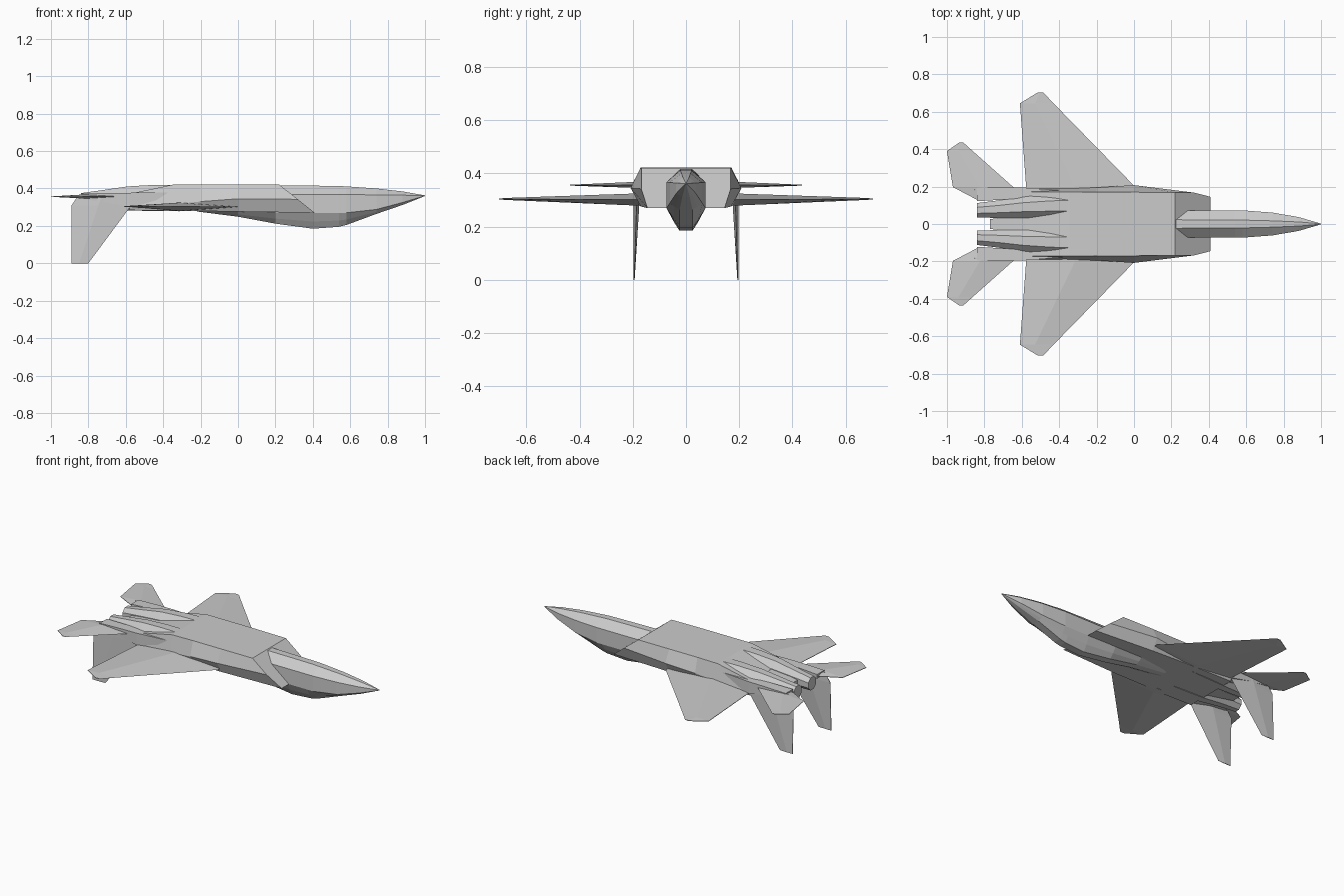
import bpy, bmesh, math

cube = bpy.data.objects.get("Cube")
if cube:
    bpy.data.objects.remove(cube, do_unlink=True)

GREY = (0.6, 0.6, 0.6, 1.0)
mat = bpy.data.materials.new("airframe grey")
mat.use_nodes = True
mat.diffuse_color = GREY
bsdf = next(n for n in mat.node_tree.nodes if n.type == 'BSDF_PRINCIPLED')
bsdf.inputs["Base Color"].default_value = GREY
bsdf.inputs["Roughness"].default_value = 0.6


def loft(name, rings, mirror=False):
    """Skin a closed, flat-shaded solid through rings of equal point count."""
    bm = bmesh.new()
    rows = [[bm.verts.new(p) for p in ring] for ring in rings]
    n = len(rows[0])
    for a, b in zip(rows, rows[1:]):
        for i in range(n):
            j = (i + 1) % n
            bm.faces.new((a[i], a[j], b[j], b[i]))
    bm.faces.new(rows[0])
    bm.faces.new(rows[-1])
    bmesh.ops.remove_doubles(bm, verts=bm.verts, dist=0.0005)
    bmesh.ops.recalc_face_normals(bm, faces=bm.faces)
    mesh = bpy.data.meshes.new(name)
    bm.to_mesh(mesh)
    bm.free()
    mesh.materials.append(mat)
    ob = bpy.data.objects.new(name, mesh)
    bpy.context.collection.objects.link(ob)
    if mirror:
        mod = ob.modifiers.new("Mirror", 'MIRROR')
        mod.use_axis = (False, True, False)
    return ob


def symmetric(half):
    """Half profile of (x, y, z), top to bottom, closed across y = 0."""
    return half + [(x, -y, z) for x, y, z in reversed(half)]


def foil(le, te, thick, peak=0.55):
    """Diamond section as (chord x, thickness offset) pairs."""
    mid = le + (te - le) * peak
    return [(le, 0), (mid, thick / 2), (te, 0.0015), (te, -0.0015), (mid, -thick / 2)]


# Forward fuselage: x, roof half width, roof z, side half width,
# shoulder z, lower side z, keel half width, keel z
nose = [
    (1.00, 0.001, 0.363, 0.002, 0.362, 0.361, 0.001, 0.360),
    (0.88, 0.011, 0.384, 0.037, 0.364, 0.325, 0.014, 0.312),
    (0.74, 0.017, 0.400, 0.061, 0.366, 0.288, 0.024, 0.264),
    (0.58, 0.021, 0.411, 0.073, 0.367, 0.270, 0.025, 0.205),
    (0.54, 0.021, 0.413, 0.073, 0.367, 0.270, 0.025, 0.195),
    (0.40, 0.022, 0.415, 0.073, 0.367, 0.270, 0.025, 0.185),
    (0.20, 0.023, 0.417, 0.073, 0.367, 0.272, 0.025, 0.212),
    (0.00, 0.023, 0.417, 0.070, 0.367, 0.276, 0.022, 0.249),
    (-0.22, 0.02, 0.410, 0.060, 0.367, 0.290, 0.015, 0.277),
]
loft("nose_fuselage", [
    symmetric([(x, rw, rz), (x, w, sz), (x, w, lz),
               (x, (w + kw) / 2, lz + (kz - lz) * 0.55), (x, kw, kz)])
    for x, rw, rz, w, sz, lz, kw, kz in nose])

# Box body with a raked intake front and side chines
body = [
    [(0.22, 0.168, 0.421), (0.32, 0.168, 0.342), (0.41, 0.145, 0.270)],
    [(0.00, 0.170, 0.422), (0.00, 0.208, 0.345), (0.00, 0.170, 0.276)],
    [(-0.20, 0.170, 0.422), (-0.20, 0.195, 0.330), (-0.20, 0.175, 0.280)],
    [(-0.345, 0.172, 0.421), (-0.345, 0.190, 0.315), (-0.345, 0.180, 0.280)],
    [(-0.58, 0.172, 0.372), (-0.58, 0.190, 0.310), (-0.58, 0.180, 0.284)],
]
loft("main_body", [symmetric(s) for s in body])

# Flat tail wedge between the engines
loft("centre_tail", [symmetric([(x, w, top), (x, w, bot)]) for x, w, top, bot in
                     [(-0.50, 0.06, 0.378, 0.286), (-0.77, 0.026, 0.355, 0.315)]])

# Tapering octagonal engine: x, centre y, centre z, half width, half height
engine = [(-0.30, 0.100, 0.350, 0.070, 0.070), (-0.45, 0.096, 0.349, 0.066, 0.070),
          (-0.59, 0.090, 0.347, 0.058, 0.064), (-0.72, 0.080, 0.342, 0.047, 0.050),
          (-0.84, 0.073, 0.335, 0.039, 0.040)]
loft("engine", [[(x, cy + w / 0.924 * math.cos(a), cz + h / 0.924 * math.sin(a))
                 for a in (math.pi / 8 + k * math.pi / 4 for k in range(8))]
                for x, cy, cz, w, h in engine], mirror=True)

# Boom beside each engine: x, inner y, outer y, top z, bottom z
boom = [(-0.32, 0.150, 0.174, 0.380, 0.300), (-0.58, 0.140, 0.194, 0.377, 0.300),
        (-0.70, 0.130, 0.195, 0.376, 0.325), (-0.84, 0.122, 0.195, 0.372, 0.345)]
loft("tail_boom", [[(x, i, t), (x, o, t), (x, o, b), (x, i, b)]
                   for x, i, o, t, b in boom], mirror=True)

# Main wing: span y, leading x, trailing x, thickness, z
wing = [(0.15, 0.00, -0.575, 0.048, 0.302), (0.205, 0.00, -0.577, 0.044, 0.302),
        (0.645, -0.43, -0.61, 0.010, 0.304), (0.703, -0.485, -0.515, 0.004, 0.304)]
loft("wing", [[(x, y, z + d) for x, d in foil(le, te, t)]
              for y, le, te, t, z in wing], mirror=True)

# Horizontal tail
tail = [(0.13, -0.62, -0.84, 0.026, 0.357), (0.197, -0.645, -0.968, 0.022, 0.357),
        (0.390, -0.862, -1.00, 0.007, 0.356), (0.435, -0.912, -0.935, 0.003, 0.356)]
loft("tailplane", [[(x, y, z + d) for x, d in foil(le, te, t)]
                   for y, le, te, t, z in tail], mirror=True)

# Vertical fin: z, leading x, trailing x, thickness, y
fin = [(0.368, -0.57, -0.85, 0.024, 0.184), (0.310, -0.57, -0.89, 0.023, 0.185),
       (0.000, -0.80, -0.89, 0.004, 0.195)]
loft("fin", [[(x, y + d, z) for x, d in foil(le, te, t)]
             for z, le, te, t, y in fin], mirror=True)
